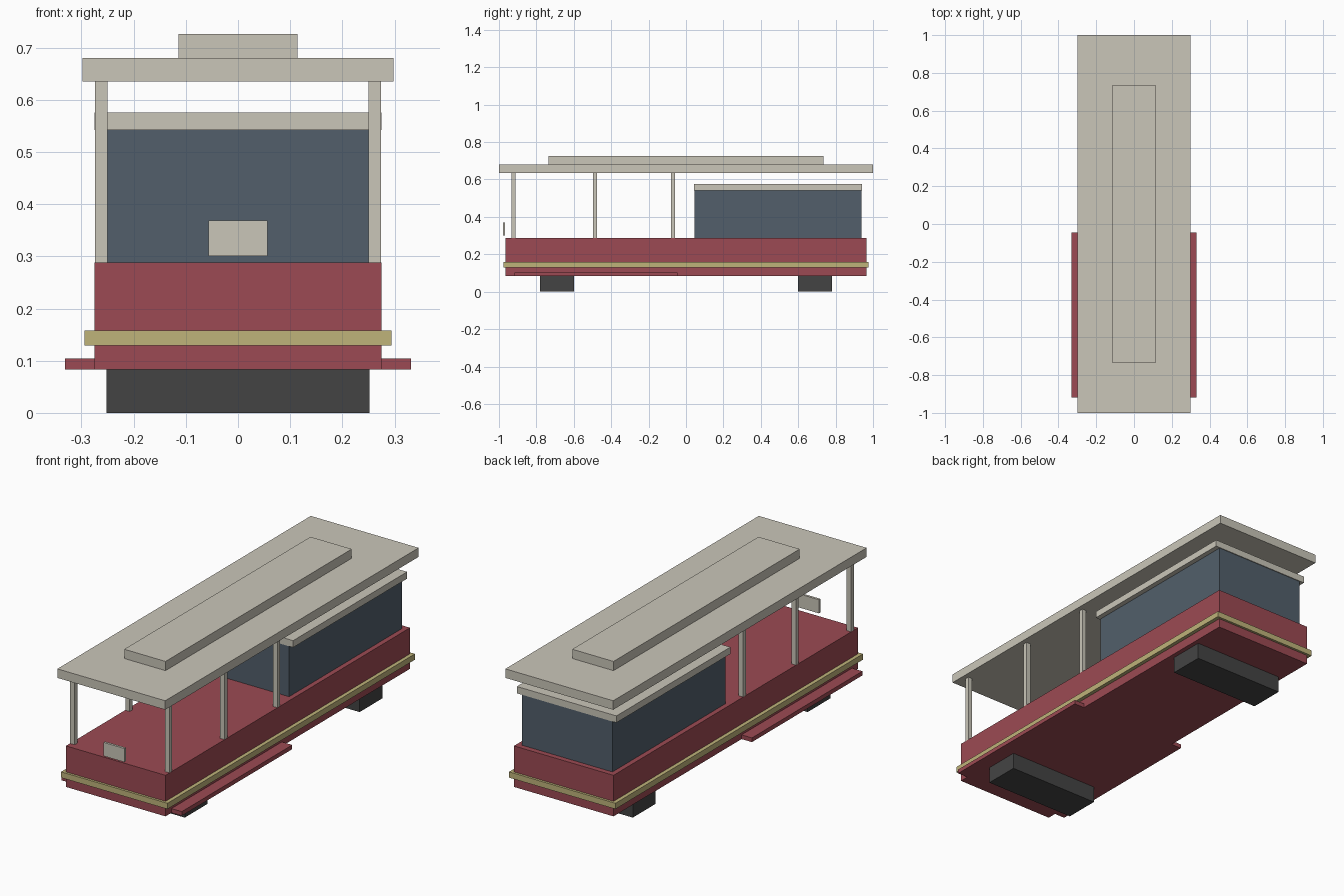
import bpy
import bmesh
from mathutils import Matrix, Vector

cube = bpy.data.objects.get("Cube")
if cube:
    bpy.data.objects.remove(cube, do_unlink=True)


def material(name, rgb):
    """Flat material from 0-255 display values, stored as linear."""
    linear = [((c / 255 + 0.055) / 1.055) ** 2.4 for c in rgb] + [1]
    mat = bpy.data.materials.new(name)
    mat.use_nodes = True
    mat.diffuse_color = linear
    shader = next(n for n in mat.node_tree.nodes if n.type == "BSDF_PRINCIPLED")
    shader.inputs["Base Color"].default_value = linear
    return mat


cream = material("cream", (202, 198, 185))
red = material("dark red", (156, 74, 83))
blue = material("slate blue", (82, 95, 107))
gold = material("dull gold", (191, 179, 122))
black = material("charcoal", (68, 68, 68))


def box(name, mat, x, y, z):
    """Box between the given (low, high) limits on each axis."""
    low, high = (Vector(corner) for corner in zip(x, y, z))
    mesh = bpy.data.meshes.new(name)
    bm = bmesh.new()
    bmesh.ops.create_cube(bm, size=1, matrix=Matrix.Translation((low + high) / 2)
                          @ Matrix.Diagonal((*(high - low), 1)))
    bm.to_mesh(mesh)
    bm.free()
    mesh.materials.append(mat)
    obj = bpy.data.objects.new(name, mesh)
    bpy.context.collection.objects.link(obj)
    return obj


def wide(half):
    return (-half, half)


# Lower body and the belt around it
box("body", red, wide(0.275), wide(0.965), (0.083, 0.288))
box("belt_trim", gold, wide(0.294), wide(0.977), (0.129, 0.158))

# Trucks under both ends
for end, y in (("front", -0.69), ("rear", 0.69)):
    box(end + "_truck", black, wide(0.252), (y - 0.09, y + 0.09), (0, 0.084))

# Enclosed rear cabin and its cap
box("cabin", blue, wide(0.25), (0.046, 0.938), (0.287, 0.545))
box("cabin_cap", cream, wide(0.275), (0.042, 0.942), (0.542, 0.576))

# Roof with raised centre deck
box("roof", cream, wide(0.298), wide(1), (0.635, 0.68))
box("roof_deck", cream, wide(0.114), wide(0.735), (0.679, 0.726))

# Front plate
box("front_plate", cream, wide(0.057), (-0.979, -0.967), (0.301, 0.369))

# Posts and running boards on both sides
for side, s in (("left", 1), ("right", -1)):
    for i, y in enumerate((-0.922, -0.487, -0.07)):
        box(f"{side}_post_{i + 1}", cream, sorted((s * 0.25, s * 0.274)),
            (y - 0.011, y + 0.011), (0.287, 0.636))
    box(side + "_running_board", red, sorted((s * 0.27, s * 0.332)),
        (-0.918, -0.046), (0.083, 0.104))
